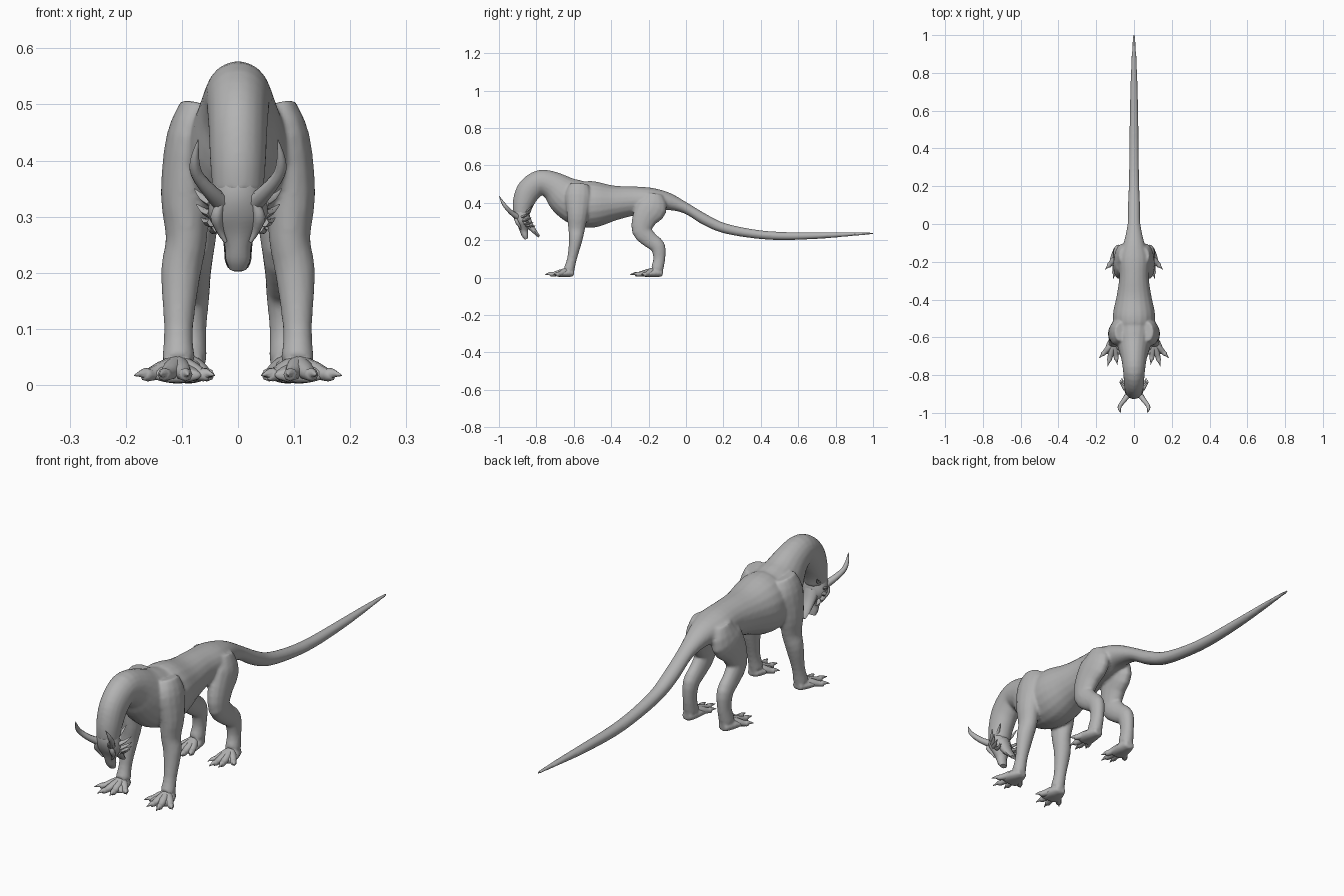
import bpy, bmesh, math
from mathutils import Vector

old = bpy.data.objects.get("Cube")
if old:
    bpy.data.objects.remove(old, do_unlink=True)

GREY = (0.45, 0.45, 0.45, 1)
skin = bpy.data.materials.new("grey_skin")
skin.use_nodes = True
skin.diffuse_color = GREY
bsdf = skin.node_tree.nodes["Principled BSDF"]
bsdf.inputs["Base Color"].default_value = GREY
bsdf.inputs["Roughness"].default_value = 0.7


def spline(points, steps):
    """Smoothly interpolate (x, y, z, side radius, depth radius) rows."""
    rows = [Vector(p) for p in points]
    out = []
    for i in range(len(rows) - 1):
        b, c = rows[i], rows[i + 1]
        a = rows[i - 1] if i else b
        d = rows[min(i + 2, len(rows) - 1)]
        for k in range(steps):
            t = k / steps
            out.append(0.5 * (2 * b + (c - a) * t + (2 * a - 5 * b + 4 * c - d) * t ** 2
                              + (3 * b - a - 3 * c + d) * t ** 3))
    return out + [rows[-1]]


def loft(bm, points, sides=12, steps=3, flip=1):
    """Skin elliptical rings along a path; flip=-1 builds the mirrored copy."""
    rows = spline(points, steps)
    centres = [Vector((r[0] * flip, r[1], r[2])) for r in rows]
    rings = []
    for i, r in enumerate(rows):
        tangent = (centres[min(i + 1, len(rows) - 1)] - centres[max(i - 1, 0)]).normalized()
        side = Vector((1, 0, 0))
        side = (side - tangent * tangent.dot(side)).normalized()
        normal = tangent.cross(side)
        ring = []
        for k in range(sides):
            a = math.tau * k / sides
            ring.append(bm.verts.new(centres[i] + side * (max(r[3], 0.001) * math.cos(a))
                                     + normal * (max(r[4], 0.001) * math.sin(a))))
        rings.append(ring)
    for lower, upper in zip(rings, rings[1:]):
        for k in range(sides):
            n = (k + 1) % sides
            bm.faces.new((lower[k], lower[n], upper[n], upper[k]))
    bm.faces.new(rings[0][::-1])
    bm.faces.new(rings[-1])


def finish(name, bm, angle=60):
    bmesh.ops.recalc_face_normals(bm, faces=bm.faces[:])
    mesh = bpy.data.meshes.new(name)
    bm.to_mesh(mesh)
    bm.free()
    mesh.materials.append(skin)
    ob = bpy.data.objects.new(name, mesh)
    bpy.context.collection.objects.link(ob)
    bpy.ops.object.select_all(action='DESELECT')
    ob.select_set(True)
    bpy.context.view_layer.objects.active = ob
    bpy.ops.object.shade_smooth_by_angle(angle=math.radians(angle))
    return ob


# Neck, torso and tail: y, z, half width, half depth
SPINE = [(-.88, .34, .045, .045), (-.87, .40, .050, .057), (-.84, .465, .053, .066),
         (-.78, .51, .058, .066), (-.71, .49, .068, .078), (-.64, .435, .088, .108),
         (-.56, .395, .106, .123), (-.48, .393, .112, .122), (-.38, .40, .092, .093),
         (-.28, .41, .078, .078), (-.18, .412, .080, .068), (-.10, .408, .055, .048),
         (0, .371, .034, .029), (.10, .311, .032, .029), (.20, .266, .028, .027),
         (.35, .236, .025, .024), (.50, .223, .024, .022), (.70, .225, .020, .018),
         (.87, .232, .014, .011), (1.003, .237, .006, .005)]

# Limbs: x, y, z, half width, half depth
FRONT_LEG = [(.072, -.57, .500, .030, .050), (.086, -.575, .44, .042, .070),
             (.094, -.58, .34, .044, .058), (.092, -.585, .26, .037, .045),
             (.102, -.59, .20, .036, .036), (.106, -.61, .10, .026, .026),
             (.106, -.625, .045, .030, .030)]
HIND_LEG = [(.050, -.17, .445, .030, .045), (.062, -.18, .38, .042, .082),
            (.070, -.22, .32, .040, .068), (.075, -.235, .25, .034, .054),
            (.078, -.19, .20, .030, .044), (.080, -.15, .165, .030, .040),
            (.082, -.143, .10, .026, .032), (.085, -.155, .045, .030, .034)]
FRONT_PALM = [(.106, -.60, .022, .022, .015), (.108, -.64, .023, .040, .021),
              (.112, -.69, .017, .050, .013)]
HIND_PALM = [(.084, -.125, .022, .022, .016), (.088, -.17, .024, .036, .022),
             (.092, -.225, .017, .042, .013)]

# Body with legs blended into one skin
bm = bmesh.new()
loft(bm, [(0, *p) for p in SPINE], sides=20, steps=4)
for s in (1, -1):
    for limb in (FRONT_LEG, HIND_LEG, FRONT_PALM, HIND_PALM):
        loft(bm, limb, sides=14, flip=s)
body = finish("body_and_legs", bm)
remesh = body.modifiers.new("blend_skin", 'REMESH')
remesh.mode = 'VOXEL'
remesh.voxel_size = 0.006
remesh.use_smooth_shade = True
relax = body.modifiers.new("relax_skin", 'SMOOTH')
relax.factor = 0.5
relax.iterations = 6

# Toes with curved claws, fanned from each ankle
FEET = {"front": ((.107, -.63), [(.185, -.71), (.140, -.755), (.088, -.745), (.042, -.695)]),
        "hind": ((.086, -.17), [(.152, -.24), (.110, -.29), (.072, -.30), (.042, -.265)])}
for label, ((ax, ay), tips) in FEET.items():
    for s, hand in ((1, "left"), (-1, "right")):
        bm = bmesh.new()
        for tx, ty in tips:
            dx, dy = tx - ax, ty - ay
            toe = [(0, .040, .016, .016), (.35, .027, .017, .016), (.62, .019, .013, .012),
                   (.74, .019, .012, .012), (.80, .021, .007, .008), (1, .017, .001, .001)]
            loft(bm, [(ax + dx * t, ay + dy * t, z, w, d) for t, z, w, d in toe],
                 sides=8, steps=2, flip=s)
        finish(f"{label}_toes_{hand}", bm)

# Skull and upper jaw
bm = bmesh.new()
loft(bm, [(0, -.882, .385, .034, .036), (0, -.882, .345, .047, .044),
          (0, -.872, .305, .053, .040), (0, -.868, .275, .038, .030),
          (0, -.866, .250, .024, .022), (0, -.860, .225, .022, .017),
          (0, -.853, .207, .016, .010)], sides=12)
finish("skull_and_upper_jaw", bm)

# Lower jaw, slightly open
bm = bmesh.new()
loft(bm, [(0, -.855, .315, .036, .026), (0, -.832, .275, .028, .019),
          (0, -.806, .243, .024, .012), (0, -.785, .219, .017, .007)], sides=10)
finish("lower_jaw", bm)

# Horns, brows and cheek spikes
SPIKES = [((.046, -.875, .325), (.078, -.835, .350)), ((.046, -.87, .305), (.074, -.825, .322)),
          ((.045, -.865, .290), (.066, -.815, .298)), ((.036, -.855, .280), (.052, -.805, .277)),
          ((.030, -.860, .350), (.045, -.820, .385))]
for s, hand in ((1, "left"), (-1, "right")):
    bm = bmesh.new()
    loft(bm, [(.026, -.895, .322, .017, .017), (.050, -.93, .345, .014, .013),
              (.073, -.96, .375, .011, .011), (.077, -.98, .402, .008, .008),
              (.071, -.999, .437, .001, .001)], sides=8, flip=s)
    finish(f"{hand}_horn", bm)

    bm = bmesh.new()
    loft(bm, [(.030, -.912, .325, .006, .006), (.038, -.905, .300, .011, .010),
              (.032, -.890, .275, .007, .007), (.022, -.884, .255, .003, .003)],
         sides=8, flip=s)
    finish(f"{hand}_brow", bm)

    bm = bmesh.new()
    for base, tip in SPIKES:
        middle = (Vector(base) + Vector(tip)) / 2 - Vector((0, 0, .004))
        loft(bm, [(*base, .011, .009), (*middle, .007, .006), (*tip, .001, .001)],
             sides=6, steps=2, flip=s)
    finish(f"{hand}_cheek_spikes", bm)
